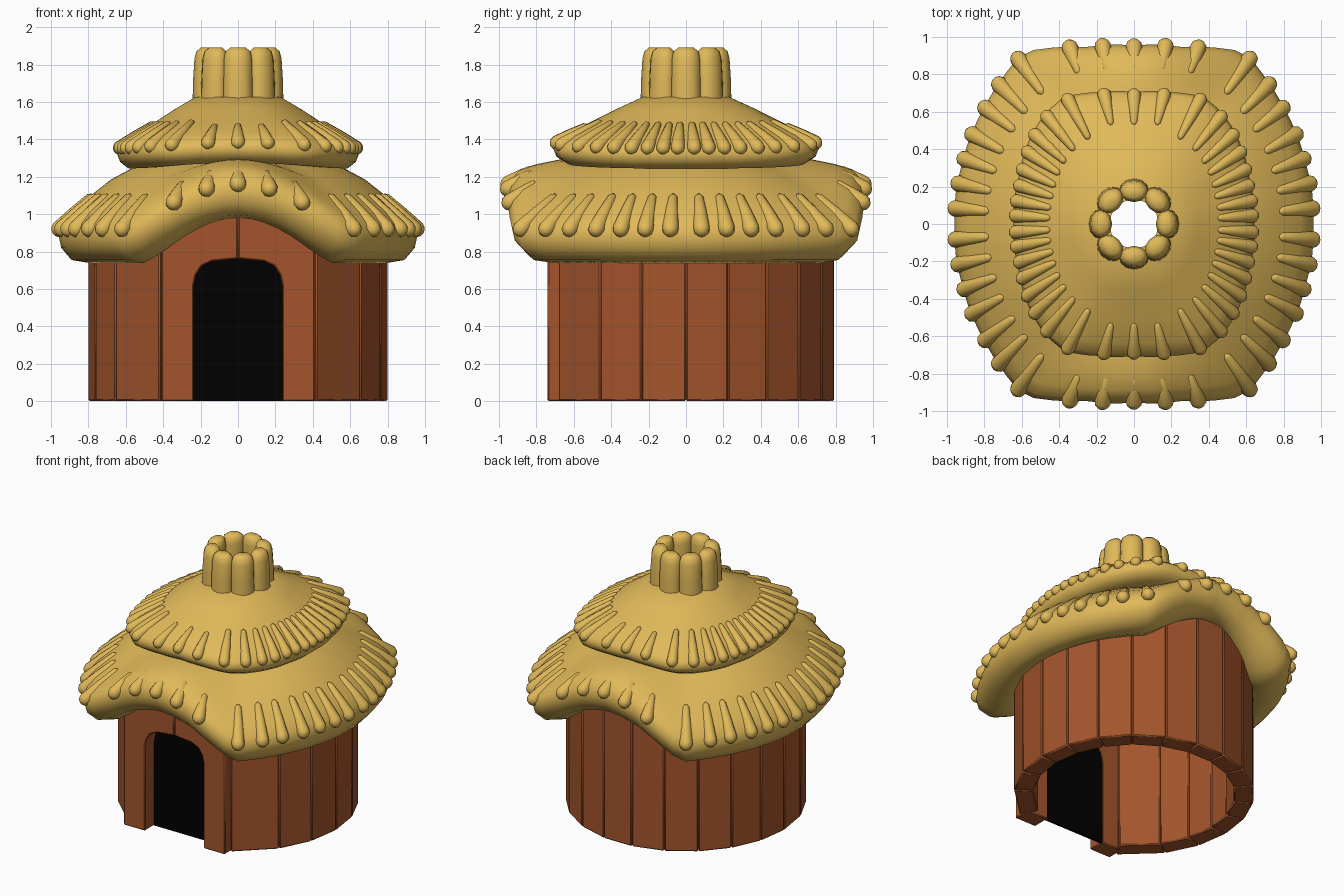
import bpy, bmesh
from math import sin, cos, pi, radians, degrees
from mathutils import Vector

if "Cube" in bpy.data.objects:
    bpy.data.objects.remove(bpy.data.objects["Cube"])


def material(name, rgb):
    m = bpy.data.materials.new(name)
    m.diffuse_color = (*rgb, 1)
    m.use_nodes = True
    m.node_tree.nodes["Principled BSDF"].inputs["Base Color"].default_value = m.diffuse_color
    return m


STRAW = material("straw", (0.75, 0.485, 0.10))
WOOD = material("wood", (0.37, 0.090, 0.025))
BLACK = material("dark_opening", (0.0, 0.0, 0.0))


def finish(bm, name, mat, angle=35, bevel=0):
    bmesh.ops.recalc_face_normals(bm, faces=bm.faces)
    me = bpy.data.meshes.new(name)
    bm.to_mesh(me)
    bm.free()
    me.materials.append(mat)
    ob = bpy.data.objects.new(name, me)
    bpy.context.collection.objects.link(ob)
    if bevel:
        mod = ob.modifiers.new("bevel", 'BEVEL')
        mod.width, mod.segments = bevel, 1
    bpy.ops.object.select_all(action='DESELECT')
    ob.select_set(True)
    bpy.context.view_layer.objects.active = ob
    bpy.ops.object.shade_smooth_by_angle(angle=radians(angle))
    return ob


def clamp(v):
    return max(0.0, min(1.0, v))


def prism(bm, bottom, offset):
    """Extrude a polygon outline along an offset vector."""
    a = [bm.verts.new(p) for p in bottom]
    b = [bm.verts.new(Vector(p) + Vector(offset)) for p in bottom]
    n = len(a)
    bm.faces.new(a)
    bm.faces.new(b[::-1])
    for i in range(n):
        bm.faces.new((a[i], a[(i + 1) % n], b[(i + 1) % n], b[i]))


def loft(bm, rings, cap=True):
    rows = [[bm.verts.new(p) for p in ring] for ring in rings]
    n = len(rows[0])
    for r0, r1 in zip(rows, rows[1:]):
        for i in range(n):
            bm.faces.new((r0[i], r0[(i + 1) % n], r1[(i + 1) % n], r1[i]))
    if cap:
        bm.faces.new(rows[0])
        bm.faces.new(rows[-1])


def tuft(bm, p0, p1, r0, r1):
    """Teardrop straw bundle, thin at p0 and round at p1."""
    p0, p1 = Vector(p0), Vector(p1)
    d = (p1 - p0).normalized()
    u = d.orthogonal().normalized()
    v = d.cross(u)
    stations = [(p0 - d * r0 * .8, r0 * .4), (p0, r0), (p0.lerp(p1, .5), r0 * .4 + r1 * .6)]
    stations += [(p1 + d * r1 * sin(t), r1 * cos(t)) for t in (0, .5, 1.0, 1.35)]
    loft(bm, [[c + (u * cos(k * pi / 5) + v * sin(k * pi / 5)) * r for k in range(10)]
              for c, r in stations])


# Roof tiers: a profile swept round, with plan radius by angle and raised front and back
class Tier:
    def __init__(self, plan, core, lift):
        self.plan, self.core, self.lift = plan, core, lift

    def radius(self, a):
        d = abs(degrees(a)) % 180
        d = min(d, 180 - d)
        for (a0, q0), (a1, q1) in zip(self.plan, self.plan[1:]):
            if d <= a1 + 1e-6:
                return q0 + (q1 - q0) * (d - a0) / (a1 - a0)
        return self.plan[-1][1]

    def point(self, a, r, z, under=False):
        big = self.radius(a)
        edge = self.plan[0][1]
        rr = r + (big - edge) * clamp((r - self.core) / (edge - self.core))
        x = abs(big * cos(a))
        up = self.lift * cos(pi / 2 * x / .62) ** 1.2 if x < .62 else 0
        w = 1 if under else clamp((r - self.core + .05) / (edge - self.core))
        return Vector((rr * cos(a), rr * sin(a), z + up * w))

    def build(self, name, outer, under, n=72):
        bm = bmesh.new()
        pts = [(r, z, False) for r, z in outer] + [(r, z, True) for r, z in under]
        pts.append(pts[0])
        loft(bm, [[self.point(2 * pi * k / n, *p) for k in range(n)] for p in pts], False)
        bmesh.ops.remove_doubles(bm, verts=bm.verts, dist=1e-5)
        finish(bm, name, STRAW, 60)

    def tufts(self, name, angles, inner, outer, r0, r1):
        bm = bmesh.new()
        full = {d for b in angles for d in (b, 180 - b, 180 + b, (360 - b) % 360)}
        for d in sorted(full):
            a = radians(d)
            # bundles over the door are shorter
            p1 = self.point(a, *outer)
            p0 = self.point(a, *inner).lerp(p1, .25 if 65 < d % 180 < 115 else 0)
            tuft(bm, p0, p1, r0, r1)
        finish(bm, name, STRAW, 60)


lower = Tier([(0, .955), (20, .97), (38, 1.01), (50, 1.055), (57, 1.09),
              (65, 1.035), (75, .975), (90, .95)], .55, .24)
lower.build("lower_thatch",
            [(.40, 1.31), (.55, 1.255), (.68, 1.185), (.80, 1.09), (.89, 1.01), (.94, .95)],
            [(.96, .89), (.945, .82), (.89, .755), (.80, .74), (.74, .77), (.66, .86), (.58, 1.0)])
lower.tufts("lower_straw_tufts", [5, 13, 21, 29, 38, 46, 55, 70, 80, 90],
            (.79, 1.09), (.953, .922), .024, .045)

upper = Tier([(0, .645), (20, .66), (30, .69), (50, .755), (61, .775), (75, .73), (90, .705)],
             .25, .03)
upper.build("upper_thatch",
            [(.13, 1.63), (.23, 1.625), (.34, 1.56), (.47, 1.475), (.58, 1.405), (.63, 1.36)],
            [(.645, 1.325), (.63, 1.28), (.585, 1.245), (.45, 1.25), (.13, 1.50)])
upper.tufts("upper_straw_tufts", [4, 11, 18.5, 26, 34, 42, 51, 62, 77, 90],
            (.46, 1.48), (.63, 1.355), .018, .038)

# Chimney: eight upright straw bundles round an open hole
bm = bmesh.new()
for k in range(8):
    a = k * pi / 4
    d = Vector((cos(a), sin(a), 0))
    s = Vector((-sin(a), cos(a), 0))
    rings = []
    for z, c, wr, wt in ((1.56, .182, .062, .080), (1.72, .180, .06, .078), (1.83, .175, .058, .076),
                         (1.87, .173, .050, .066), (1.89, .17, .030, .042)):
        rings.append([d * (c + wr * cos(t * pi / 6)) + s * wt * sin(t * pi / 6) + Vector((0, 0, z))
                      for t in range(12)])
    loft(bm, rings)
finish(bm, "chimney_bundles", STRAW, 60)

# Wall planks: eleven round the back, three each side of the door
seams = [radians(180 * k / 11) for k in range(12)]
spans = list(zip(seams, seams[1:]))
for lo, hi in ((0, 17.3), (17.3, 35), (35, 58.5)):
    spans += [(radians(-hi), radians(-lo)), (radians(180 + lo), radians(180 + hi))]
bm = bmesh.new()
gap = .001
for lo, hi in spans:
    lo, hi = lo + gap, hi - gap
    prism(bm, [(r * cos(a), r * sin(a), 0) for r, a in
               ((.80, lo), (.80, hi), (.67, hi), (.67, lo))], (0, 0, 1.02))
finish(bm, "wall_planks", WOOD, 30, .008)

# Arched door surround in two halves
half = [(.237, 0), (.237, .62), (.225, .675), (.195, .722), (.14, .748), (.001, .762),
        (.001, 1.02), (.41, 1.02), (.41, 0)]
bm = bmesh.new()
for side in (1, -1):
    prism(bm, [(side * x, -.74, z) for x, z in half], (0, .13, 0))
finish(bm, "door_surround", WOOD, 30, .007)

# Dark panel filling the doorway
bm = bmesh.new()
arch = [(x + .003, z + .003 * (z > 0)) for x, z in half[:5]] + [(0, .765)]
outline = arch + [(-x, z) for x, z in arch[-2::-1]]
prism(bm, [(x, -.632, z) for x, z in outline], (0, .018, 0))
finish(bm, "door_panel", BLACK)
